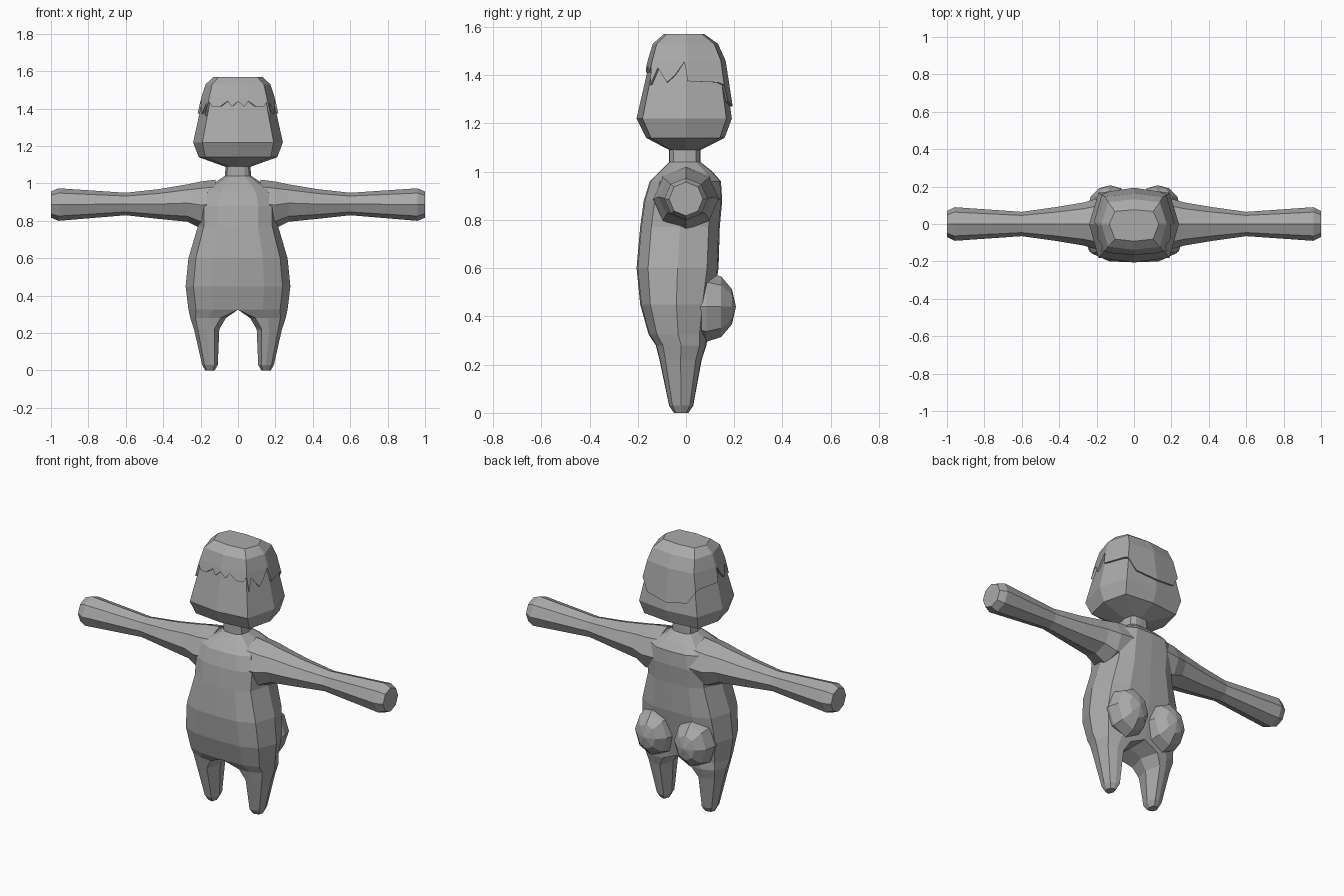
import bpy, bmesh, math
from mathutils import Vector

if "Cube" in bpy.data.objects:
    bpy.data.objects.remove(bpy.data.objects["Cube"])

gray = bpy.data.materials.new("plain gray")
gray.diffuse_color = (0.4, 0.4, 0.4, 1)
gray.use_nodes = True
gray.node_tree.nodes["Principled BSDF"].inputs["Base Color"].default_value = gray.diffuse_color


def loft(name, rings, cap_start=True, cap_end=True, mirror=False):
    """Skin closed rings; drop faces lying on the mirror plane."""
    bm = bmesh.new()
    vs = [[bm.verts.new(p) for p in r] for r in rings]
    n = len(rings[0])
    for a, b in zip(vs, vs[1:]):
        for i in range(n):
            j = (i + 1) % n
            bm.faces.new((a[i], a[j], b[j], b[i]))
    if cap_start:
        bm.faces.new(vs[0][::-1])
    if cap_end:
        bm.faces.new(vs[-1])
    if mirror:
        flat = [f for f in bm.faces if all(abs(v.co.x) < 1e-5 for v in f.verts)]
        bmesh.ops.delete(bm, geom=flat, context='FACES')
    bmesh.ops.remove_doubles(bm, verts=bm.verts, dist=1e-5)
    bmesh.ops.recalc_face_normals(bm, faces=bm.faces)
    return finish(name, bm, mirror)


def finish(name, bm, mirror):
    me = bpy.data.meshes.new(name)
    bm.to_mesh(me)
    bm.free()
    me.materials.append(gray)
    ob = bpy.data.objects.new(name, me)
    bpy.context.collection.objects.link(ob)
    if mirror:
        ob.modifiers.new("mirror", 'MIRROR').use_clip = True
    return ob


# Body and legs: half sections (z, inner x, outer x, front, back, inner corner)
body_rows = [
    (0.00, .125, .175, .05, .01, .2), (0.03, .108, .192, .07, .03, .2),
    (0.22, .100, .235, .11, .065, .2), (0.28, .065, .255, .125, .085, .15),
    (0.325, 0, .265, .155, .09, 0), (0.45, 0, .28, .19, .11, 0),
    (0.60, 0, .265, .205, .135, 0), (0.77, 0, .215, .19, .14, 0),
    (0.88, 0, .215, .175, .15, 0), (0.96, 0, .19, .15, .145, 0),
    (1.00, 0, .13, .11, .11, 0), (1.04, 0, .07, .07, .06, 0),
    (1.11, 0, .065, .07, .06, 0)]


def body_ring(z, a, w, f, b, s):
    m, h = (b - f) / 2, (b + f) / 2
    xs = (s, .5, .85, 1, .85, .5, s, 0)
    ys = (-1, -.97, -.72, 0, .72, .97, 1, 0)
    return [(a + (w - a) * x, m + h * y, z) for x, y in zip(xs, ys)]


loft("body", [body_ring(*r) for r in body_rows], cap_end=False, mirror=True)

# Arms: octagonal sections (x, centre z, y radius, z radius)
arm_rows = [(.12, .89, .14, .13), (.20, .885, .135, .125), (.27, .895, .115, .10),
            (.42, .89, .09, .08), (.60, .89, .065, .06),
            (.96, .887, .09, .087), (1.0, .887, .07, .07)]
loft("arms", [[(x, ry * math.cos(k * math.pi / 4), cz + rz * math.sin(k * math.pi / 4))
               for k in range(8)] for x, cz, ry, rz in arm_rows], mirror=True)

# Buttocks: faceted rounded lumps
bm = bmesh.new()
bmesh.ops.create_uvsphere(bm, u_segments=8, v_segments=6, radius=1)
for v in bm.verts:
    x, y, z = v.co
    v.co = Vector((.128 + .12 * x, .085 + .122 * z, .44 + .145 * y))
bmesh.ops.recalc_face_normals(bm, faces=bm.faces)
finish("buttocks", bm, True)

# Head: eight-sided sections (z, side x, corner x, front y, back y)
head_rows = [(1.09, .07, .05, .07, .06), (1.14, .21, .175, .165, .16),
             (1.22, .24, .19, .205, .19), (1.46, .187, .145, .15, .155),
             (1.53, .165, .13, .13, .125), (1.56, .13, .10, .09, .075)]


def head_ring(z, w, c, f, b):
    half = [(0, -f), (c, -f * .88), (w, 0), (c, b * .88), (0, b)]
    return [(x, y, z) for x, y in half + [(-x, y) for x, y in half[3:0:-1]]]


head_rings = [head_ring(*r) for r in head_rows]
loft("head", head_rings)


def on_head(u, z, grow):
    """Point on the head at ring position u (0 front, 4 back), pushed outward."""
    for lo, hi in zip(head_rings, head_rings[1:]):
        if z <= hi[0][2]:
            break
    t = (z - lo[0][2]) / (hi[0][2] - lo[0][2])
    ring = [Vector(p).lerp(Vector(q), t) for p, q in zip(lo, hi)]
    i = int(u) % 8
    p = ring[i].lerp(ring[(i + 1) % 8], u - int(u))
    return (p.x * grow, p.y * grow, z)


# Hair: a thin cap with a jagged fringe, side locks and a low round back
fringe = [(0, 1.44), (.2, 1.41), (.35, 1.44), (.6, 1.41), (.85, 1.41), (1, 1.44),
          (1.08, 1.36), (1.2, 1.43), (1.5, 1.37), (1.7, 1.40), (1.95, 1.455),
          (2.05, 1.375), (2.85, 1.37), (3, 1.36), (3.3, 1.29), (4, 1.27)]
edge = fringe + [(8 - u, z) for u, z in fringe[-2:0:-1]]
hair_rings = [[on_head(u, z, .98) for u, z in edge],
              [on_head(u, z, 1.06) for u, z in edge],
              [on_head(u, 1.46, 1.06) for u, z in edge],
              [on_head(u, 1.53, 1.06) for u, z in edge],
              [(x, y, 1.57) for x, y, z in [on_head(u, 1.56, 1.02) for u, _ in edge]]]
loft("hair", hair_rings, cap_start=False)
